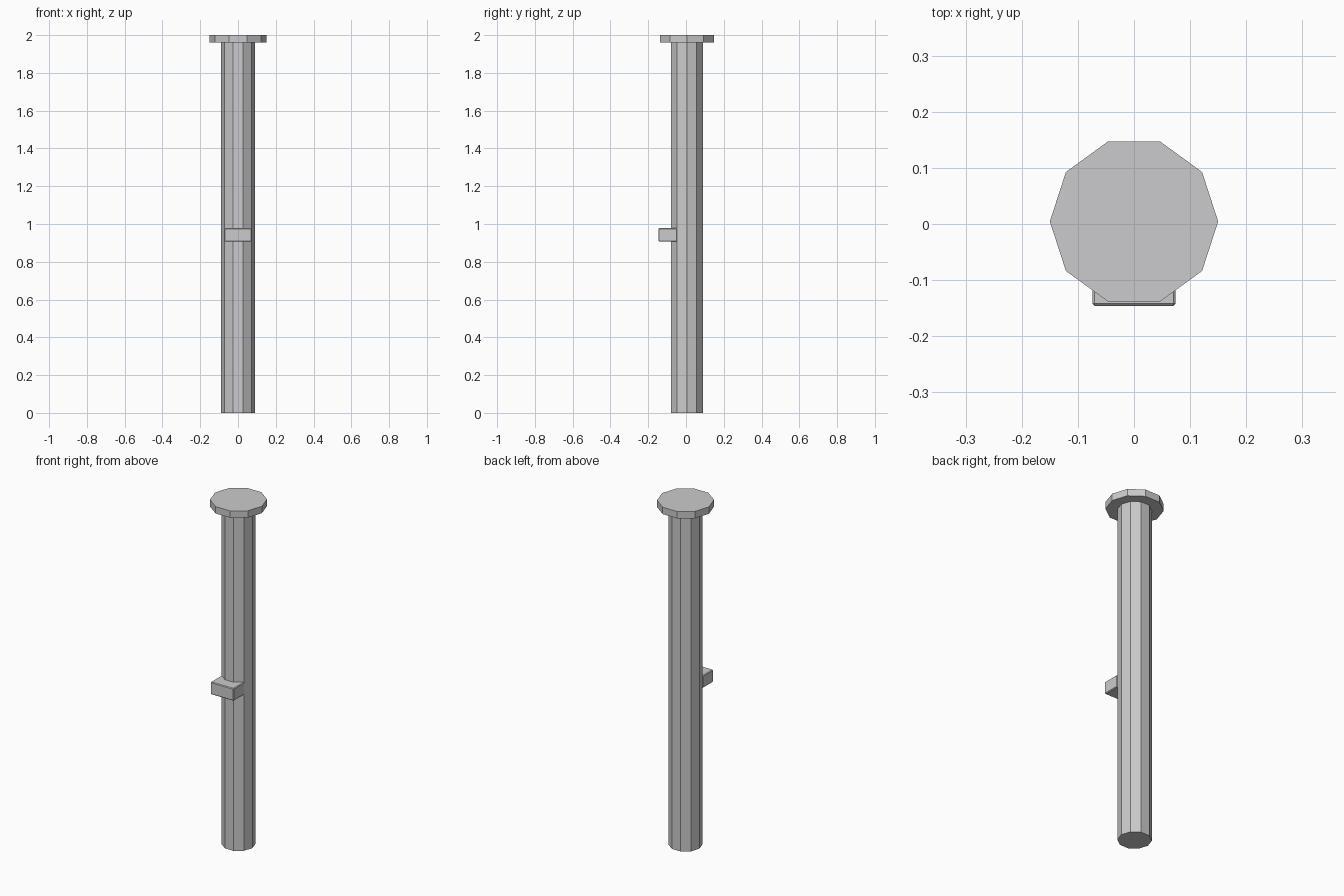
import bpy
import math

if "Cube" in bpy.data.objects:
    bpy.data.objects.remove(bpy.data.objects["Cube"], do_unlink=True)

CENTER_Y = 0.0045

# Single painted-metal colour
metal = bpy.data.materials.new("light_grey_metal")
metal.use_nodes = True
grey = (0.6, 0.6, 0.61, 1.0)
metal.diffuse_color = grey
metal.node_tree.nodes["Principled BSDF"].inputs["Base Color"].default_value = grey


def decagon_prism(name, radius, z_low, z_high):
    bpy.ops.mesh.primitive_cylinder_add(
        vertices=10, radius=radius, depth=z_high - z_low,
        location=(0, CENTER_Y, (z_low + z_high) / 2),
        rotation=(0, 0, math.pi / 2))  # corners point along x
    obj = bpy.context.object
    obj.name = name
    obj.data.materials.append(metal)
    return obj


# Shaft and flat cap
decagon_prism("shaft", 0.089, 0.0, 1.96)
decagon_prism("cap", 0.15, 1.96, 2.0)

# Small block on the front of the shaft, with softened edges
bpy.ops.mesh.primitive_cube_add(size=1, location=(0, -0.0965, 0.9425))
block = bpy.context.object
block.name = "front_block"
block.scale = (0.148, 0.099, 0.072)
bpy.ops.object.transform_apply(location=False, rotation=False, scale=True)
block.data.materials.append(metal)
bevel = block.modifiers.new("edge_bevel", "BEVEL")
bevel.width = 0.004
bevel.segments = 1
